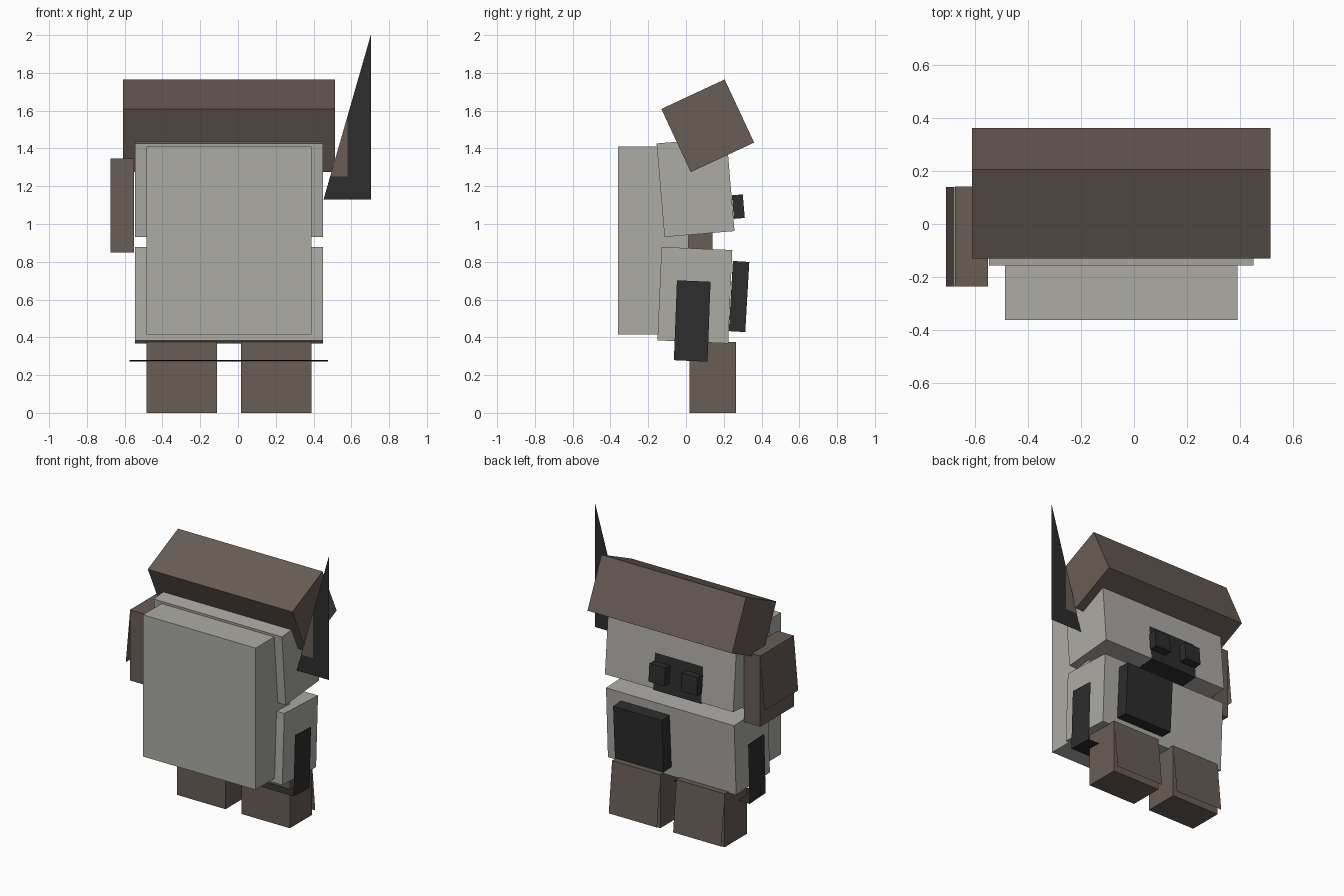
import bpy, bmesh, math
from mathutils import Matrix, Vector

cube = bpy.data.objects.get("Cube")
if cube:
    bpy.data.objects.remove(cube, do_unlink=True)


def material(name, rgb):
    m = bpy.data.materials.new(name)
    m.use_nodes = True
    col = (*rgb, 1.0)
    m.diffuse_color = col
    bsdf = next(n for n in m.node_tree.nodes if n.type == 'BSDF_PRINCIPLED')
    bsdf.inputs["Base Color"].default_value = col
    bsdf.inputs["Roughness"].default_value = 0.9
    return m


GREY = material("warm grey", (0.413, 0.407, 0.376))
BROWN = material("brown", (0.138, 0.109, 0.093))
BLACK = material("charcoal", (0.026, 0.026, 0.027))


def finish(name, bm, mat):
    mesh = bpy.data.meshes.new(name)
    bm.to_mesh(mesh)
    bm.free()
    mesh.materials.append(mat)
    obj = bpy.data.objects.new(name, mesh)
    bpy.context.scene.collection.objects.link(obj)
    return obj


def box(name, centre, size, mat, tilt=0.0):
    """Box with a tilt in degrees about the x axis."""
    bm = bmesh.new()
    bmesh.ops.create_cube(bm, size=1.0, matrix=Matrix.Diagonal((*size, 1.0)))
    obj = finish(name, bm, mat)
    obj.location = centre
    obj.rotation_euler.x = math.radians(tilt)
    return obj


def sheet(name, polygons, mat):
    """Flat panels, one face per list of corners; shared corners are welded."""
    bm = bmesh.new()
    for corners in polygons:
        bm.faces.new([bm.verts.new(c) for c in corners])
    bmesh.ops.remove_doubles(bm, verts=bm.verts, dist=0.0001)
    return finish(name, bm, mat)


def strip(name, axis, lo, hi, path, mat):
    """Band following a path, swept along x or y between lo and hi."""
    def point(s, p):
        return (s, p[0], p[1]) if axis == 'x' else (p[0], s, p[1])
    polys = [[point(lo, a), point(hi, a), point(hi, b), point(lo, b)]
             for a, b in zip(path, path[1:])]
    return sheet(name, polys, mat)


MID = -0.048          # centre line of the body

# Head, body and the big front slab
box("head", (MID, 0.0505, 1.1945), (0.996, 0.372, 0.497), GREY, 4.85)
box("body", (MID, 0.047, 0.623), (0.996, 0.375, 0.495), GREY, -2.5)
box("front_slab", (MID, -0.173, 0.912), (0.875, 0.375, 0.995), GREY)

# Tilted block on top of the head
box("top_block", (MID, 0.115, 1.52), (1.123, 0.370, 0.369), BROWN, 25)

# Legs, each with a flared panel behind
for side, x in (("left", 0.2025), ("right", -0.2975)):
    box(side + "_leg", (x, 0.141, 0.1875), (0.375, 0.245, 0.375), BROWN)
    strip(side + "_leg_panel", 'x', x - 0.1875, x + 0.1875,
          [(0.264, 0.37), (0.30, 0.018)], BROWN)

# Right ear with a flared outer panel
box("right_ear", (-0.612, -0.047, 1.098), (0.125, 0.375, 0.497), BROWN)
strip("right_ear_panel", 'y', -0.235, 0.14,
      [(-0.675, 1.33), (-0.707, 0.97)], BROWN)

# Left ear: flat spike with a smaller inner triangle on both faces
def triangle(points, y):
    return [(x, y, z) for x, z in points]

sheet("left_ear_spike",
      [triangle([(0.453, 1.13), (0.703, 1.13), (0.703, 2.0)], 0.005)], BLACK)
inner = [(0.488, 1.252), (0.58, 1.252), (0.58, 1.572)]
sheet("left_ear_inner",
      [triangle(inner, 0.002), triangle(inner, 0.008)], BROWN)

# Stirrup-shaped strap around the body: two sides and a bottom
X0, X1 = -0.574, 0.476
top_f, top_b = (-0.048, 0.702), (0.130, 0.694)
bot_f, bot_b = (-0.064, 0.279), (0.114, 0.271)
strap = [[(x, *p) for p in (top_f, top_b, bot_b, bot_f)] for x in (X0, X1)]
strap.append([(X0, *bot_f), (X1, *bot_f), (X1, *bot_b), (X0, *bot_b)])
sheet("body_strap", strap, BLACK)

# Pack on the back of the body
box("back_pack", (0.143, 0.281, 0.616), (0.378, 0.087, 0.372), BLACK, -3.3)

# Rear face panel folding under the head, with two raised blocks
strip("face_panel", 'x', -0.302, 0.072,
      [(0.241, 1.21), (0.2625, 0.957), (0.08, 0.9415)], BLACK)
for side, x in (("left", 0.012), ("right", -0.239)):
    box(side + "_eye", (x, 0.277, 1.092), (0.124, 0.058, 0.125), BLACK, 4.85)
